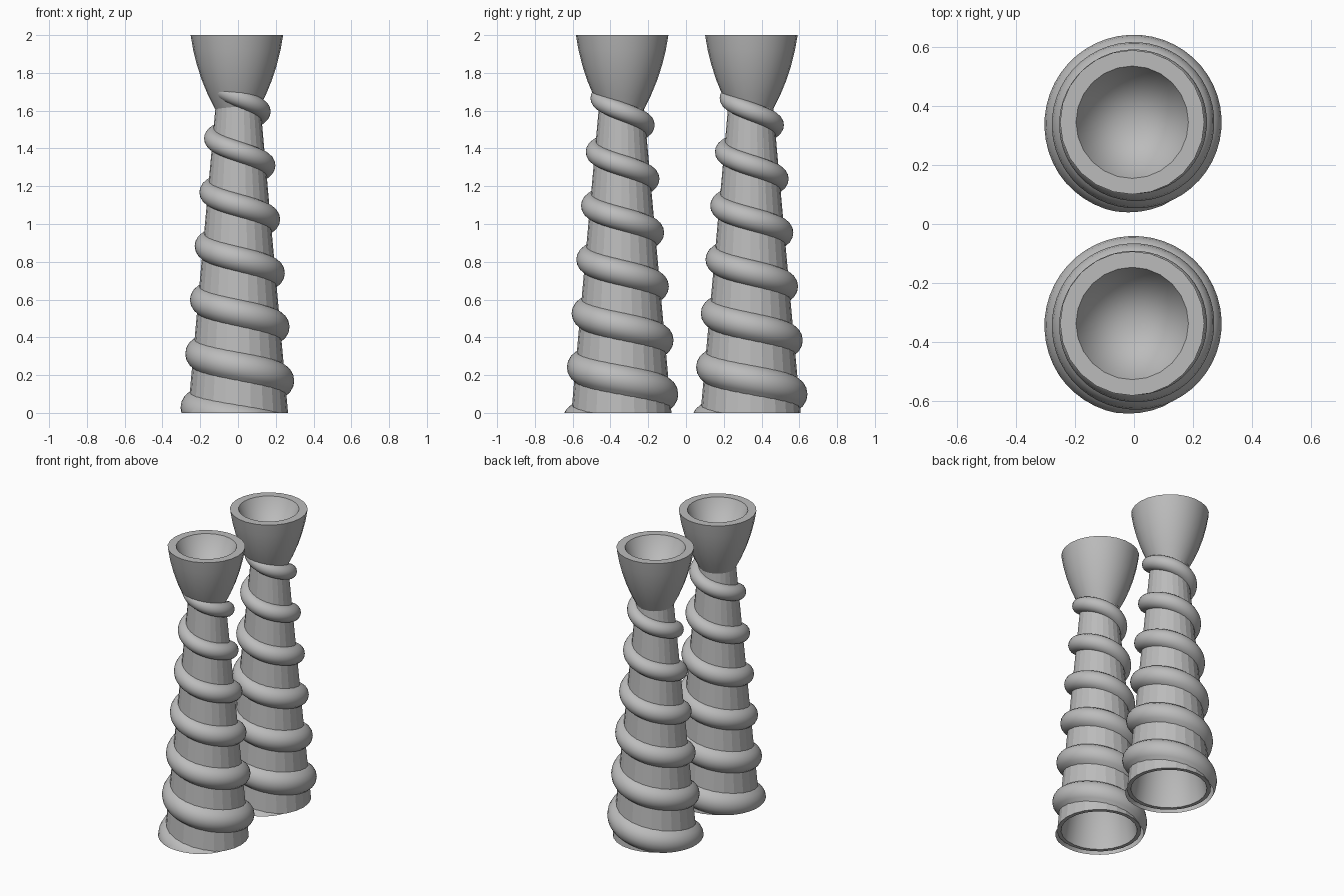
import bpy, bmesh, math

cube = bpy.data.objects.get("Cube")
if cube:
    bpy.data.objects.remove(cube, do_unlink=True)

SIDES = 24
PITCH = 0.285

grey = bpy.data.materials.new("stone_grey")
grey.use_nodes = True
COLOUR = (0.5, 0.5, 0.5, 1)
grey.diffuse_color = COLOUR
grey.node_tree.nodes["Principled BSDF"].inputs["Base Color"].default_value = COLOUR


def finish(bm, name, location, smooth_angle):
    """Turn a bmesh into an object, with edges above the angle kept sharp."""
    bmesh.ops.recalc_face_normals(bm, faces=bm.faces)
    mesh = bpy.data.meshes.new(name)
    bm.to_mesh(mesh)
    bm.free()
    mesh.materials.append(grey)
    obj = bpy.data.objects.new(name, mesh)
    bpy.context.collection.objects.link(obj)
    obj.location = location
    bpy.ops.object.select_all(action="DESELECT")
    obj.select_set(True)
    bpy.context.view_layer.objects.active = obj
    if smooth_angle:
        bpy.ops.object.shade_smooth_by_angle(angle=math.radians(smooth_angle))
    return obj


def lathe(profile):
    """Spin (radius, z) points around the z axis."""
    bm = bmesh.new()
    verts = [bm.verts.new((r, 0, z)) for r, z in profile]
    edges = [bm.edges.new(pair) for pair in zip(verts, verts[1:])]
    bmesh.ops.spin(bm, geom=verts + edges, cent=(0, 0, 0), axis=(0, 0, 1),
                   angle=math.tau, steps=SIDES, use_merge=True)
    bmesh.ops.remove_doubles(bm, verts=bm.verts, dist=0.0005)
    return bm


def body_radius(z):
    return 0.265 - 0.09 * z


def coil():
    """Tapering tube wound round the shaft, trimmed flat at the ground."""
    bm = bmesh.new()
    per_turn, section = 48, 18
    low, high = -0.14, 1.71
    steps = round((high - low) / PITCH * per_turn)
    rings = []
    for i in range(steps + 1):
        zc = low + (high - low) * i / steps
        turn = math.pi / 2 - math.tau * (zc - 0.10) / PITCH
        tube = 0.09 - 0.024 * zc
        centre = 0.31 - 0.0877 * zc - tube
        ring = []
        for j in range(section):
            a = math.tau * j / section
            z = zc + tube * math.sin(a)
            # the inner side hugs the shaft
            r = max(centre + tube * math.cos(a), body_radius(z) - 0.012)
            ring.append(bm.verts.new((r * math.cos(turn), r * math.sin(turn), z)))
        rings.append(ring)
    for a, b in zip(rings, rings[1:]):
        for j in range(section):
            k = (j + 1) % section
            bm.faces.new((a[j], a[k], b[k], b[j]))
    bm.faces.new(rings[-1])
    bmesh.ops.bisect_plane(bm, geom=bm.verts[:] + bm.edges[:] + bm.faces[:],
                           plane_co=(0, 0, 0), plane_no=(0, 0, 1), clear_inner=True)
    rim = [e for e in bm.edges if e.is_boundary]
    bmesh.ops.triangle_fill(bm, edges=rim, use_beauty=True)
    return bm


# Hollow shaft: flat-sided outside, conical recess inside
shaft_profile = [(body_radius(1.63), 1.63), (body_radius(0), 0)]
recess_profile = [(body_radius(0), 0), (0.24, 0), (0, 1.35)]

# Flared cup with a flat rim and conical bowl
cup_profile = [(0.117, 1.61), (0.152, 1.68), (0.185, 1.76), (0.211, 1.84),
               (0.231, 1.92), (0.245, 2.0), (0.191, 2.0), (0, 1.61)]

for side, y in (("front", -0.342), ("back", 0.342)):
    finish(lathe(shaft_profile), side + "_shaft", (0, y, 0), 0)
    finish(lathe(recess_profile), side + "_shaft_recess", (0, y, 0), 40)
    finish(coil(), side + "_spiral_coil", (0.003, y, 0), 50)
    finish(lathe(cup_profile), side + "_cup", (-0.006, y + 0.004, 0), 40)
